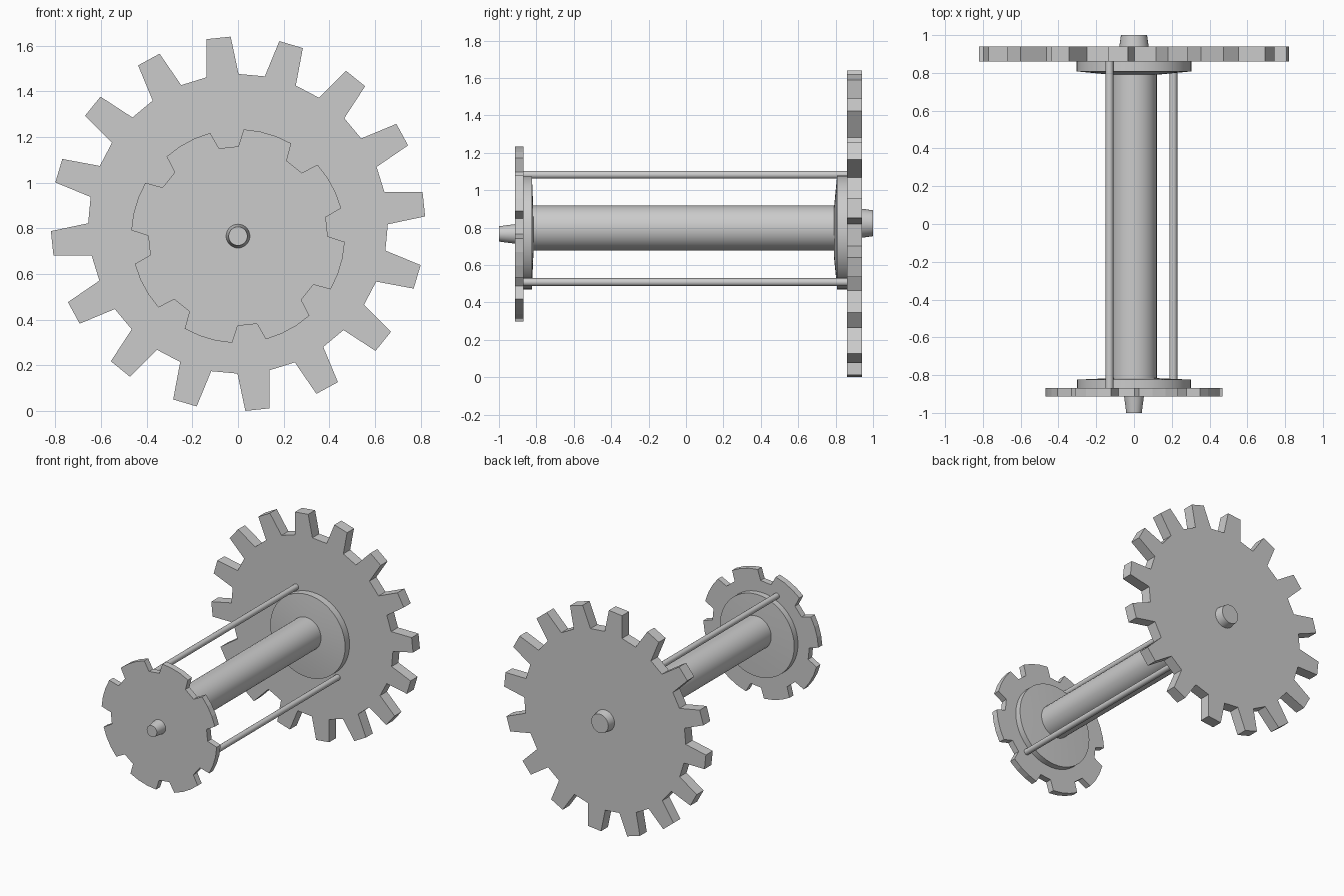
import bpy, bmesh
from math import sin, cos, tau, radians, pi

if "Cube" in bpy.data.objects:
    bpy.data.objects.remove(bpy.data.objects["Cube"])


def finish(name, bm, smooth=False):
    bmesh.ops.recalc_face_normals(bm, faces=bm.faces)
    mesh = bpy.data.meshes.new(name)
    bm.to_mesh(mesh)
    bm.free()
    ob = bpy.data.objects.new(name, mesh)
    bpy.context.collection.objects.link(ob)
    if smooth:
        bpy.ops.object.select_all(action='DESELECT')
        ob.select_set(True)
        bpy.context.view_layer.objects.active = ob
        bpy.ops.object.shade_smooth_by_angle(angle=radians(35))


def lathe(name, x, z, profile, n=32):
    """Closed turned part along y; profile is a list of (y, radius)."""
    bm = bmesh.new()
    rings = [[bm.verts.new((x + r * cos(tau * i / n), y, z + r * sin(tau * i / n)))
              for i in range(n)] for y, r in profile]
    for a, b in zip(rings, rings[1:]):
        for i in range(n):
            j = (i + 1) % n
            bm.faces.new((a[i], a[j], b[j], b[i]))
    bm.faces.new(rings[0])
    bm.faces.new(rings[-1])
    finish(name, bm, True)


def gear(name, z, y0, y1, count, phase, pitch):
    """Repeat one pitch outline, given as (degrees, radius), then extrude it."""
    bm = bmesh.new()
    verts = []
    for k in range(count):
        for deg, r in pitch:
            a = radians(phase + deg + 360 * k / count)
            verts.append(bm.verts.new((r * cos(a), y0, z + r * sin(a))))
    face = bm.faces.new(verts)
    ext = bmesh.ops.extrude_face_region(bm, geom=[face], use_keep_orig=True)
    moved = [v for v in ext['geom'] if isinstance(v, bmesh.types.BMVert)]
    bmesh.ops.translate(bm, verts=moved, vec=(0, y1 - y0, 0))
    finish(name, bm)


Z_FRONT, Z_MID, Z_BACK = 0.766, 0.797, 0.82

# Large toothed wheel at the back
gear("large_gear", Z_BACK, 0.86, 0.94, 16, 6,
     [(-6.2, 0.656), (-3.75, 0.82), (3.75, 0.82), (6.2, 0.656)])

# Small notched wheel at the front
gear("small_gear", Z_FRONT, -0.914, -0.868, 8, 6,
     [(-9.1, 0.468), (-6.2, 0.393), (6.2, 0.393), (9.1, 0.468),
      (18, 0.468), (27, 0.468)])

# Central shaft and tapered end pins
lathe("shaft", 0, Z_MID, [(-0.85, 0.121), (0.84, 0.121)])
lathe("front_pin", 0, Z_FRONT, [(-0.9, 0.054), (-1.0, 0.041)])
lathe("back_pin", 0, 0.823, [(0.93, 0.079), (1.0, 0.069)])

# Flanges with slightly domed inner faces
lathe("front_flange", 0, 0.772, [(-0.87, 0.302), (-0.824, 0.302), (-0.816, 0.12)], 48)
lathe("back_flange", 0, 0.774, [(0.865, 0.304), (0.808, 0.304), (0.79, 0.12)], 48)

# Thin tie rods
for name, x, z in (("upper_rod", -0.13, 1.082), ("lower_rod", 0.208, 0.508)):
    lathe(name, x, z, [(-0.88, 0.021), (0.87, 0.021)], 16)
